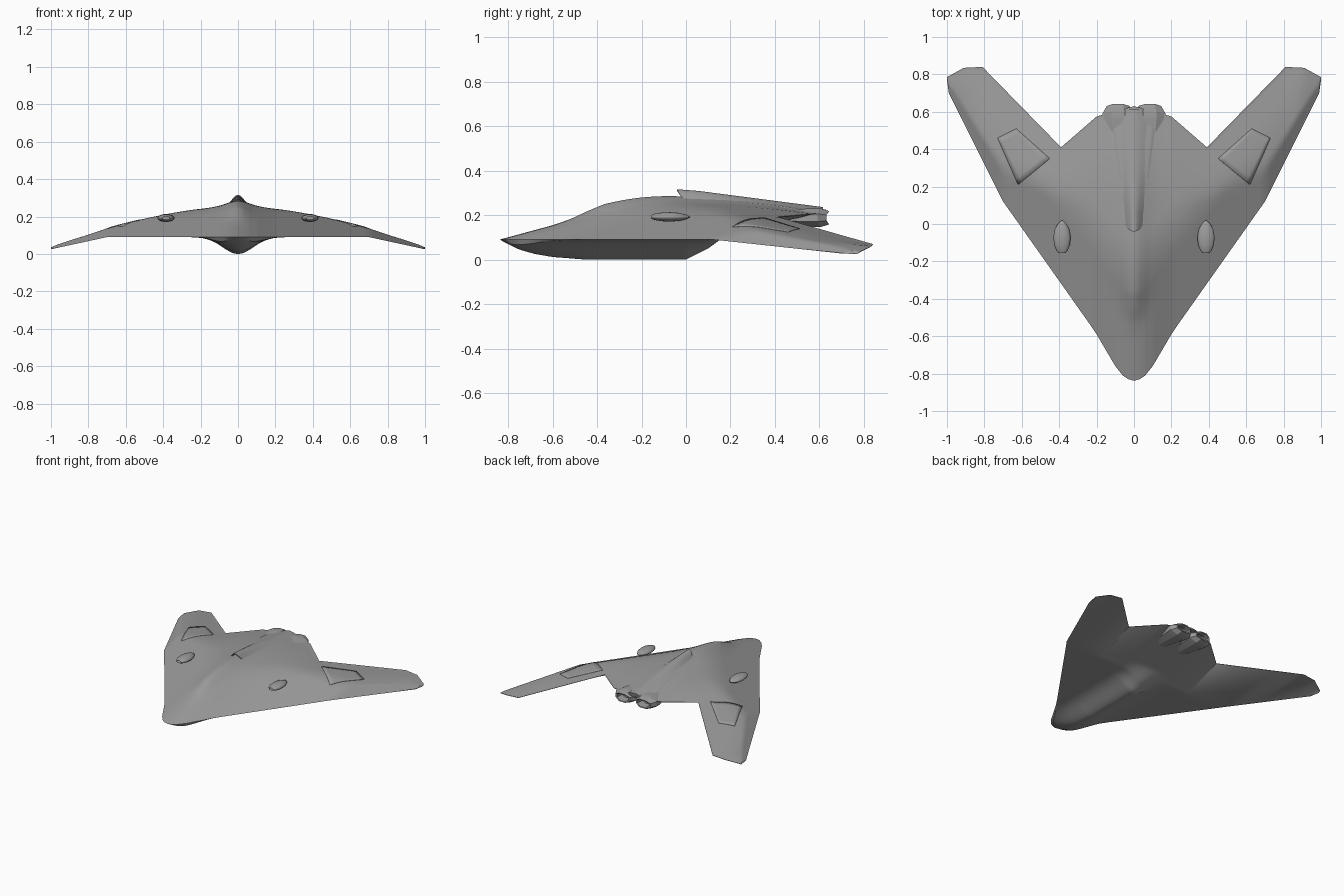
import bpy, bmesh, math

if "Cube" in bpy.data.objects:
    bpy.data.objects.remove(bpy.data.objects["Cube"])

# One flat grey for the whole airframe
grey = bpy.data.materials.new("airframe_grey")
grey.diffuse_color = (0.33, 0.33, 0.33, 1)
grey.use_nodes = True
grey.node_tree.nodes["Principled BSDF"].inputs["Base Color"].default_value = grey.diffuse_color


def interp(pts, v):
    if v <= pts[0][0]:
        return pts[0][1]
    for (a, fa), (b, fb) in zip(pts, pts[1:]):
        if v <= b:
            return fa + (fb - fa) * (v - a) / (b - a)
    return pts[-1][1]


def smin(a, b, k):
    h = max(k - abs(a - b), 0) / k
    return min(a, b) - h * h * k / 4


def make(name, bm, angle=30, recalc=True):
    if recalc:
        bmesh.ops.recalc_face_normals(bm, faces=bm.faces)
    me = bpy.data.meshes.new(name)
    bm.to_mesh(me)
    bm.free()
    me.materials.append(grey)
    ob = bpy.data.objects.new(name, me)
    bpy.context.collection.objects.link(ob)
    bpy.ops.object.select_all(action='DESELECT')
    ob.select_set(True)
    bpy.context.view_layer.objects.active = ob
    bpy.ops.object.shade_smooth_by_angle(angle=math.radians(angle))
    return ob


def loft(rings, cap_start=True, cap_end=True):
    bm = bmesh.new()
    vs = [[bm.verts.new(p) for p in r] for r in rings]
    n = len(vs[0])
    for a, b in zip(vs, vs[1:]):
        for i in range(n):
            j = (i + 1) % n
            bm.faces.new((a[i], a[j], b[j], b[i]))
    if cap_start:
        bm.faces.new(vs[0])
    if cap_end:
        bm.faces.new(vs[-1])
    return bm


# Planform and edge heights as functions of the half span
LE = [(0, -.838), (.03, -.83), (.06, -.81), (.1, -.76), (.15, -.675), (.2, -.59),
      (.23, -.545), (.7, .12), (.99, .70), (1, .77)]
TE = [(0, .63), (.2, .575), (.39, .41), (.81, .84), (.91, .835), (1, .785)]
LE_Z = [(.7, .09), (1, .025)]
TE_Z = [(0, .215), (.2, .205), (.39, .19), (.81, .068), (.91, .06), (1, .034)]
CAP = [(0, .255), (.13, .248), (.48, .212), (.99, .042), (1, .04)]
SPINE = [(-.6, 0), (-.52, .006), (-.45, .02), (-.37, .032), (-.05, .03), (.6, .01)]
SPINE_W = [(-.5, .05), (0, .09)]
BELLY = [(-.84, 0), (-.75, .5), (-.68, .72), (-.6, .87), (-.45, 1), (0, 1), (.18, 0)]


def bottom(x, y):
    x = abs(x)
    le, te = interp(LE, x), interp(TE, x)
    z0 = interp(LE_Z, x)
    y0 = max(le, .1)
    s = min(max((y - y0) / max(te - y0, .001), 0), 1)
    belly = .09 * math.exp(-(x / .115) ** 2) * interp(BELLY, y)
    return z0 + (interp(TE_Z, x) - z0) * s - belly


def top(x, y):
    x = abs(x)
    z0, zt, cap = interp(LE_Z, x), interp(TE_Z, x), interp(CAP, x)
    front = z0 + .27 * (y - interp(LE, x))
    back = zt + .12 * (interp(TE, x) - y)
    z = smin(front, cap, .25 * (cap - z0))
    z = smin(z, back, min(.02, .8 * abs(cap - zt) + .001))
    z += interp(SPINE, y) * math.exp(-(x / interp(SPINE_W, y)) ** 2)
    return max(z, bottom(x, y) + .002)


# Blended wing body: one closed chordwise ring per span station
half = {round(i * .0125, 4) for i in range(21)} | {round(.25 + i * .03, 4) for i in range(25)}
half |= {.03, .06, .1, .15, .2, .23, .39, .48, .7, .81, .91, .99, 1.0}
spans = sorted({-x for x in half if x > 0} | half)
ROWS = 72
rings = []
for x in spans:
    a, b = interp(LE, abs(x)), interp(TE, abs(x))
    ys = [a + (b - a) * i / ROWS for i in range(ROWS + 1)]
    up = [(x, y, top(x, y)) for y in ys]
    up[0] = (x, a, interp(LE_Z, abs(x)))
    down = [(x, y, bottom(x, y)) for y in reversed(ys[1:])]
    rings.append(up + down)
make("wing_body", loft(rings), 25)

# Dorsal intake: raised spine with an overhanging pointed lip and a recessed mouth
N = 16


def intake_ring(y, w, rise, sweep, scale=1.0, sink=.006):
    base = top(0, max(y, 0))
    pts = []
    for i in range(N + 1):
        u = -1 + 2 * i / N
        px = u * w * scale
        py = y - sweep * (1 - u * u)
        surf = top(px, max(py, 0)) - sink
        pts.append((px, py, surf + (rise - base + sink) * scale * math.cos(u * math.pi / 2) ** 1.5))
    for i in range(N - 1, 0, -1):
        u = -1 + 2 * i / N
        pts.append((u * w * scale, y, base - .012 * u * u - sink))
    return pts


mouth = [intake_ring(.09, .055, .30, 0, .6), intake_ring(0, .055, .316, .04, .85)]
spine = [intake_ring(y, .055 + .13 * y, .32 - .13 * (y + .03), .04 if y == 0 else 0)
         for y in (0, .06, .15, .25, .35, .45, .55, .615)]
make("dorsal_intake", loft(mouth + spine), 40)

# Parts that appear on both sides
for side, tag in ((1, "right"), (-1, "left")):
    # Side blister with a scooped front
    shape = [(-.10, .45), (-.135, .5), (-.155, .42), (-.14, .68), (-.11, .92), (-.07, 1),
             (-.03, .85), (0, .5), (.018, .1)]
    rings = []
    for y, r in shape:
        rings.append([(side * (.385 + .046 * r * math.cos(t)), y, .192 + .021 * r * math.sin(t))
                      for t in (2 * math.pi * i / 20 for i in range(20))])
    make(tag + "_blister", loft(rings), 40)

    # Oval port under the wing, facing inward
    bm = bmesh.new()
    ring = [(side * .385 + .045 * math.cos(t), -.07 + .085 * math.sin(t))
            for t in (2 * math.pi * i / 28 for i in range(28))]
    bm.faces.new([bm.verts.new((x, y, bottom(x, y) - .003)) for x, y in ring])
    make(tag + "_lower_port", bm, recalc=False)

    # Engine housing and faceted nozzle with a hollow exit
    rings = []
    for y, r, z in ((.30, .35, .185), (.45, .8, .188), (.56, 1, .188), (.61, 1, .188),
                    (.65, .72, .188), (.648, .58, .188), (.58, .5, .188)):
        rings.append([(side * .085 + .09 * r * math.cos(t), y - (.02 * abs(math.cos(t)) if y > .6 else 0),
                       z + .046 * r * math.sin(t))
                      for t in (math.pi / 8 + math.pi * i / 4 for i in range(8))])
    make(tag + "_engine_nozzle", loft(rings), 20)

    # Wing flap panel laid on the upper skin
    p, q, r, s = (.45, .35), (.62, .21), (.73, .46), (.63, .51)
    bm = bmesh.new()
    M = 8
    grid = []
    for i in range(M + 1):
        row = []
        for j in range(M + 1):
            u, v = i / M, j / M
            x, y = [(1 - u) * ((1 - v) * p[k] + v * q[k]) + u * ((1 - v) * s[k] + v * r[k])
                    for k in (0, 1)]
            row.append(bm.verts.new((side * x, y, top(x, y) + .003)))
        grid.append(row)
    for i in range(M):
        for j in range(M):
            f = bm.faces.new((grid[i][j], grid[i][j + 1], grid[i + 1][j + 1], grid[i + 1][j]))
            f.normal_update()
            if f.normal.z < 0:
                f.normal_flip()
    panel = make(tag + "_flap_panel", bm, recalc=False)
    mod = panel.modifiers.new("thickness", 'SOLIDIFY')
    mod.thickness = .005
    mod.offset = -1
